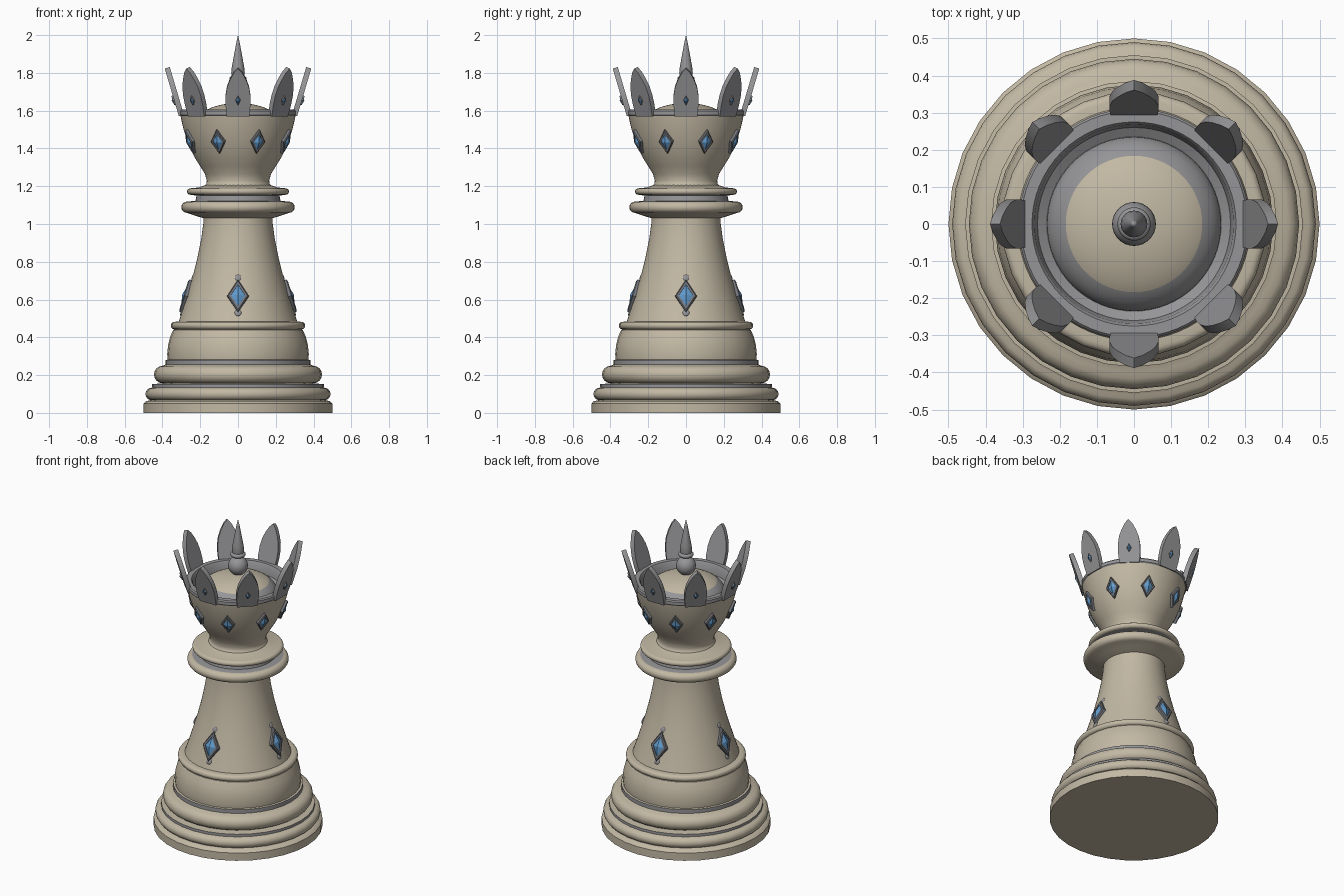
import bpy, bmesh, math
from mathutils import Matrix

if "Cube" in bpy.data.objects:
    bpy.data.objects.remove(bpy.data.objects["Cube"])


def material(name, col):
    m = bpy.data.materials.new(name)
    m.diffuse_color = (*col, 1)
    m.use_nodes = True
    m.node_tree.nodes["Principled BSDF"].inputs["Base Color"].default_value = m.diffuse_color
    return m


STONE = material("warm stone", (0.54, 0.48, 0.37))
SILVER = material("grey metal", (0.30, 0.30, 0.31))
FRAME = material("dark metal", (0.17, 0.18, 0.20))
BLUE = material("blue gem", (0.12, 0.33, 0.62))


def finish(name, bm, mats, smooth=True):
    bmesh.ops.remove_doubles(bm, verts=bm.verts, dist=1e-5)
    bmesh.ops.recalc_face_normals(bm, faces=bm.faces)
    me = bpy.data.meshes.new(name)
    bm.to_mesh(me)
    bm.free()
    ob = bpy.data.objects.new(name, me)
    bpy.context.collection.objects.link(ob)
    for m in mats:
        me.materials.append(m)
    if smooth:
        bpy.ops.object.select_all(action='DESELECT')
        ob.select_set(True)
        bpy.context.view_layer.objects.active = ob
        bpy.ops.object.shade_smooth_by_angle(angle=math.radians(35))
    return ob


def lathe(name, pts, mats, seg=64, bands=()):
    """Spin an (r, z) profile; faces inside a z band get the second material."""
    bm = bmesh.new()
    vs = [bm.verts.new((0, -r, z)) for r, z in pts]
    es = [bm.edges.new(p) for p in zip(vs, vs[1:])]
    bmesh.ops.spin(bm, geom=vs + es, axis=(0, 0, 1), cent=(0, 0, 0),
                   angle=2 * math.pi, steps=seg, use_duplicate=False)
    for f in bm.faces:
        z = f.calc_center_median().z
        f.material_index = int(any(a < z < b for a, b in bands))
    return finish(name, bm, mats)


def bead(r, z, depth, h, n=8):
    """Rounded moulding profile whose outermost radius is r."""
    return [(r - depth + depth * math.cos(a), z + h * math.sin(a))
            for a in (math.pi * (i / n - 0.5) for i in range(n + 1))]


def place(r, z, lean, angle):
    """Frame on the side of the piece: local -y outward, lean tips the top out."""
    return (Matrix.Rotation(angle, 4, 'Z') @ Matrix.Translation((0, -r, z))
            @ Matrix.Rotation(lean, 4, 'X'))


# --- turned stone body ---
lathe("base", [(0, 0), (.5, 0), (.5, .05), (.488, .062)]
      + bead(.49, .1, .03, .032) + [(.455, .135), (.455, .152)]
      + bead(.445, .203, .045, .046) + [(.385, .255), (.385, .28), (.372, .282),
         (.375, .31), (.37, .36), (.36, .4), (.343, .44)]
      + bead(.356, .462, .02, .02) + [(.315, .484), (0, .484)],
      [STONE, SILVER], 32, [(.137, .151), (.256, .279)])
lathe("shaft", [(.316, .478), (.295, .54), (.27, .62), (.24, .72), (.215, .82),
                (.195, .92), (.184, 1.0), (.182, 1.04)], [STONE])
lathe("collar", [(.18, 1.03), (.23, 1.045)] + bead(.3, 1.089, .03, .03)
      + [(.225, 1.122), (.22, 1.15)] + bead(.27, 1.172, .018, .017)
      + [(.21, 1.193), (.16, 1.21)], [STONE, SILVER], 48, [(1.12, 1.154)])
lathe("head", [(.185, 1.193), (.168, 1.212), (.165, 1.23), (.175, 1.265),
               (.2, 1.305), (.228, 1.35), (.253, 1.4), (.272, 1.45),
               (.288, 1.5), (.3, 1.55), (.305, 1.575)], [STONE])

# --- crown rim, hollow and dome ---
lathe("crown_rim", [(.305, 1.572), (.311, 1.578), (.311, 1.598), (.305, 1.605),
                    (.275, 1.605), (.268, 1.595), (.26, 1.54), (.235, 1.525),
                    (.2, 1.53)], [SILVER])
dome = [(.235 * math.cos(a), 1.52 + .12 * math.sin(a))
        for a in (math.pi / 2 * i / 14 for i in range(15))]
lathe("dome", dome, [STONE, SILVER], 64, [(1.5, 1.592)])

# --- finial: ball, collar and needle ---
ball = [(.059 * math.cos(a), 1.697 + .059 * math.sin(a))
        for a in (math.pi * (i / 16 - .5) for i in range(17))]
lathe("finial_ball", ball, [SILVER], 32)
lathe("finial_collar", [(0, 1.75)] + bead(.045, 1.77, .015, .014) + [(0, 1.784)],
      [SILVER], 32)
lathe("finial_needle", [(.032, 1.775), (.036, 1.8), (.033, 1.83), (.022, 1.89),
                        (.010, 1.955), (0, 2.0)], [SILVER], 32)


# --- crown leaves ---
def leaf(angle):
    half = [(.06, 0), (.066, .06), (.066, .11), (.058, .16), (.043, .2),
            (.022, .24)]
    outline = half + [(0, .264)] + [(-x, z) for x, z in reversed(half)]
    bm = bmesh.new()
    f = bm.faces.new([bm.verts.new((x, 0, z)) for x, z in outline])
    ext = bmesh.ops.extrude_face_region(bm, geom=[f])['geom']
    bmesh.ops.translate(bm, vec=(0, .028, 0),
                        verts=[v for v in ext if isinstance(v, bmesh.types.BMVert)])
    bm.transform(place(.313, 1.57, math.radians(16.5), angle))
    finish("crown_leaf", bm, [SILVER])


# --- diamond gem: bevelled frame around a faceted stone ---
def gem(name, w, h, depth, matrix, inner=.66):
    bm = bmesh.new()

    def diamond(s, y):
        return [bm.verts.new((x * s, y, z * s))
                for x, z in ((w, 0), (0, h), (-w, 0), (0, -h))]
    rings = [diamond(1, depth * 1.5), diamond(1, -depth * .6),
             diamond(.88, -depth), diamond(inner, -depth), diamond(inner, -depth * .6)]
    tip = bm.verts.new((0, -depth * 1.7, 0))
    for a, b in zip(rings, rings[1:]):
        for i in range(4):
            bm.faces.new((a[i], a[i - 1], b[i - 1], b[i]))
    bm.faces.new(rings[0])
    for i in range(4):
        bm.faces.new((rings[-1][i], rings[-1][i - 1], tip)).material_index = 1
    bm.transform(matrix)
    finish(name, bm, [FRAME, BLUE], smooth=False)


# --- small studs above and below the shaft gems ---
def stud(matrix):
    bm = bmesh.new()
    bmesh.ops.create_uvsphere(bm, u_segments=12, v_segments=8, radius=.018)
    bm.transform(matrix @ Matrix.Diagonal((1, .35, 1, 1)))
    finish("shaft_stud", bm, [SILVER])


for k in range(8):
    a = k * math.pi / 4
    leaf(a)
    gem("leaf_gem", .014, .026, .008,
        place(.313 + .025, 1.655, math.radians(16.5), a), .8)
    gem("head_gem", .04, .066, .012,
        place(.272, 1.437, math.radians(20), a + math.pi / 8))
for k in range(4):
    a = k * math.pi / 2
    gem("shaft_gem", .057, .09, .014, place(.274, .618, math.radians(-17), a))
    stud(place(.239, .715, math.radians(-15), a))
    stud(place(.298, .53, math.radians(-18), a))
